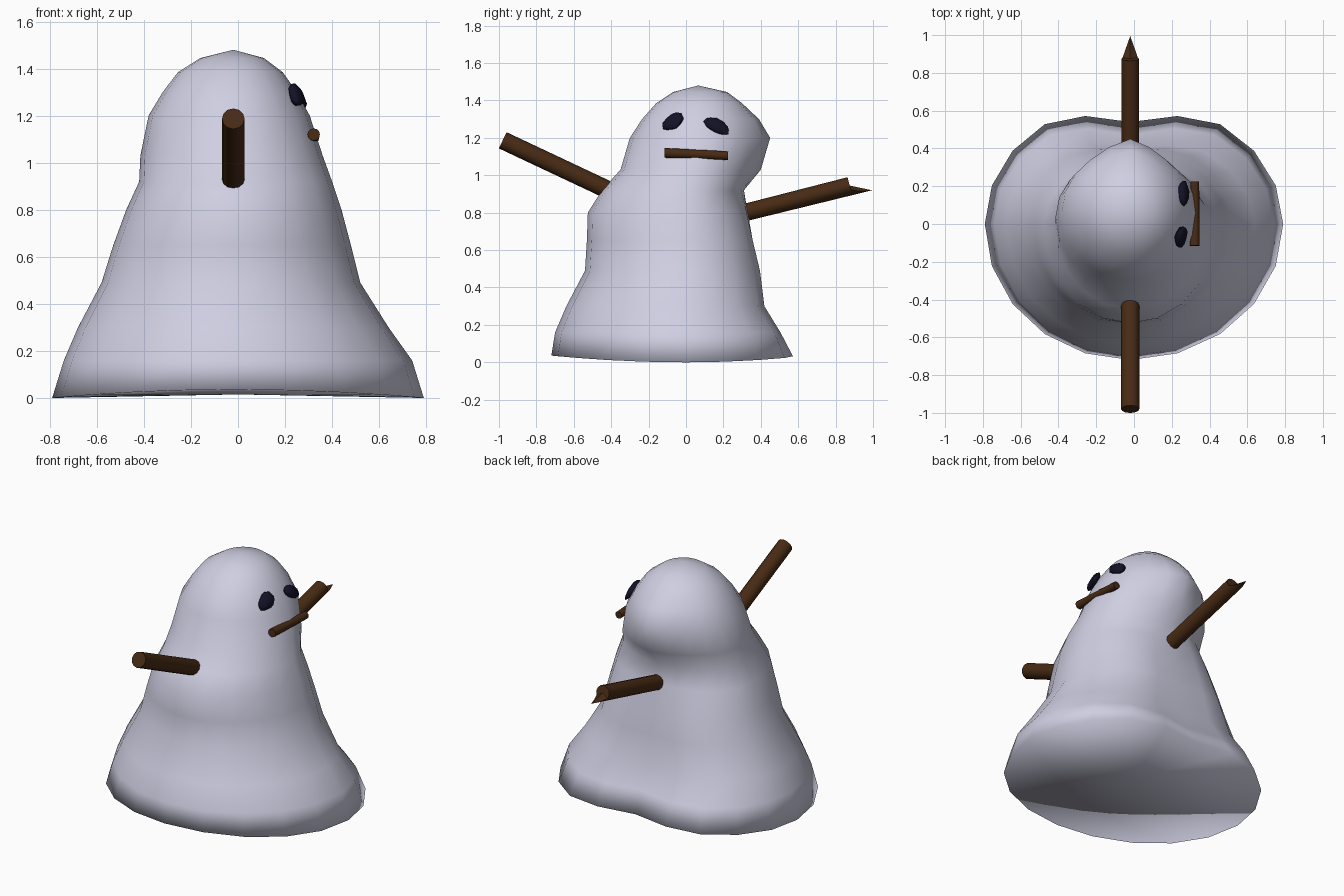
import bpy, bmesh, math, random
from mathutils import Vector, Matrix

if "Cube" in bpy.data.objects:
    bpy.data.objects.remove(bpy.data.objects["Cube"])

random.seed(4)


def material(name, rgb):
    m = bpy.data.materials.new(name)
    m.diffuse_color = (*rgb, 1)
    m.use_nodes = True
    m.node_tree.nodes["Principled BSDF"].inputs["Base Color"].default_value = m.diffuse_color
    return m


SNOW = material("pale snow", (0.62, 0.62, 0.76))
WOOD = material("dark brown wood", (0.065, 0.024, 0.007))
COAL = material("blue black coal", (0.006, 0.006, 0.02))


def finish(bm, name, mat, angle=None):
    bmesh.ops.recalc_face_normals(bm, faces=bm.faces)
    me = bpy.data.meshes.new(name)
    bm.to_mesh(me)
    bm.free()
    me.materials.append(mat)
    ob = bpy.data.objects.new(name, me)
    bpy.context.collection.objects.link(ob)
    if angle is None:
        me.shade_smooth()
    else:
        bpy.ops.object.select_all(action='DESELECT')
        ob.select_set(True)
        bpy.context.view_layer.objects.active = ob
        bpy.ops.object.shade_smooth_by_angle(angle=math.radians(angle))
    return ob


# Melting body: lofted rings of (z, x min, x max, y min, y max, centre y, back notch)
RINGS = [
    (0.02, -0.79, 0.79, -0.72, 0.66, 0.00, 0.12),
    (0.16, -0.74, 0.74, -0.70, 0.59, 0.00, 0.12),
    (0.30, -0.68, 0.64, -0.64, 0.48, 0.00, 0.08),
    (0.49, -0.58, 0.52, -0.54, 0.45, 0.00, 0.07),
    (0.65, -0.53, 0.48, -0.53, 0.40, 0.00, 0.05),
    (0.80, -0.475, 0.44, -0.525, 0.35, 0.00, 0.02),
    (0.92, -0.42, 0.40, -0.45, 0.31, 0.00, 0.00),
    (1.03, -0.415, 0.36, -0.35, 0.37, 0.04, -0.03),
    (1.20, -0.38, 0.305, -0.30, 0.40, 0.07, -0.05),
    (1.30, -0.32, 0.25, -0.235, 0.36, 0.07, -0.03),
    (1.385, -0.255, 0.19, -0.16, 0.30, 0.07, 0.00),
    (1.445, -0.16, 0.11, -0.07, 0.22, 0.07, 0.00),
]
SIDES = 20
bm = bmesh.new()
loops = []
for k, (z, x0, x1, y0, y1, cy, notch) in enumerate(RINGS):
    cx = -0.02
    loop = []
    for i in range(SIDES):
        a = 2 * math.pi * i / SIDES
        c, s = math.cos(a), math.sin(a)
        x = cx + c * ((x1 - cx) if c > 0 else (cx - x0))
        y = cy + s * ((y1 - cy) if s > 0 else (cy - y0))
        y -= notch * math.exp(-((a - math.pi / 2) / 0.36) ** 2)
        zz = 0.018 * (1 - math.cos(2 * a)) if k == 0 else z
        loop.append(bm.verts.new((x, y, zz)))
    loops.append(loop)
for lo, hi in zip(loops, loops[1:]):
    for i in range(SIDES):
        j = (i + 1) % SIDES
        bm.faces.new((lo[i], lo[j], hi[j], hi[i]))
for loop, tip in ((loops[0], (0, 0, 0.015)), (loops[-1], (-0.02, 0.065, 1.48))):
    v = bm.verts.new(tip)
    for i in range(SIDES):
        bm.faces.new((loop[i], loop[(i + 1) % SIDES], v))
finish(bm, "melting_snow_body", SNOW)


# Sticks: cylinders between two points, optionally with a splintered end
def stick(name, p, q, r0, r1, splinter=0.0):
    p, q = Vector(p), Vector(q)
    axis = (q - p).normalized()
    side = axis.cross(Vector((0, 0, 1))).normalized()
    up = side.cross(axis)
    n = 12
    bm = bmesh.new()
    a_ring, b_ring = [], []
    for i in range(n):
        t = 2 * math.pi * i / n
        d = side * math.cos(t) + up * math.sin(t)
        ext = splinter * max(0, -math.sin(t)) ** 6
        lift = up * (ext * 0.15)
        a_ring.append(bm.verts.new(p + d * r0))
        b_ring.append(bm.verts.new(q + d * r1 + axis * ext - lift * 0.5))
    for i in range(n):
        j = (i + 1) % n
        bm.faces.new((a_ring[i], a_ring[j], b_ring[j], b_ring[i]))
    bm.faces.new(a_ring)
    if splinter:
        v = bm.verts.new(q)
        for i in range(n):
            bm.faces.new((b_ring[i], b_ring[(i + 1) % n], v))
    else:
        bm.faces.new(b_ring)
    return finish(bm, name, WOOD, 40)


stick("front_arm", (-0.02, -0.36, 0.895), (-0.02, -0.98, 1.187), 0.048, 0.048)
stick("back_arm", (-0.02, 0.24, 0.782), (-0.02, 0.875, 0.945), 0.046, 0.046, 0.11)
stick("mouth_twig", (0.322, -0.115, 1.12), (0.322, 0.225, 1.105), 0.026, 0.023)


# Coal eyes: flattened lumpy spheres lying on the face
def eye(name, loc, normal, size, roll, taper):
    bm = bmesh.new()
    bmesh.ops.create_icosphere(bm, subdivisions=2, radius=1)
    for v in bm.verts:
        v.co *= random.uniform(0.9, 1.08)
        v.co.y *= 1 + taper * v.co.x
        v.co = Vector((v.co.x * size[0], v.co.y * size[1], v.co.z * 0.024))
    n = Vector(normal).normalized()
    across = Vector((0, 0, 1)).cross(n).normalized()
    basis = Matrix((across, n.cross(across), n)).transposed().to_4x4()
    bm.transform(Matrix.Translation(loc) @ basis @ Matrix.Rotation(math.radians(roll), 4, 'Z'))
    finish(bm, name, COAL, 40)


eye("eye_near", (0.247, -0.073, 1.285), (0.85, -0.35, 0.48), (0.064, 0.046), 35, 0.3)
eye("eye_far", (0.262, 0.165, 1.263), (0.85, 0.2, 0.48), (0.076, 0.042), -32, 0.0)
